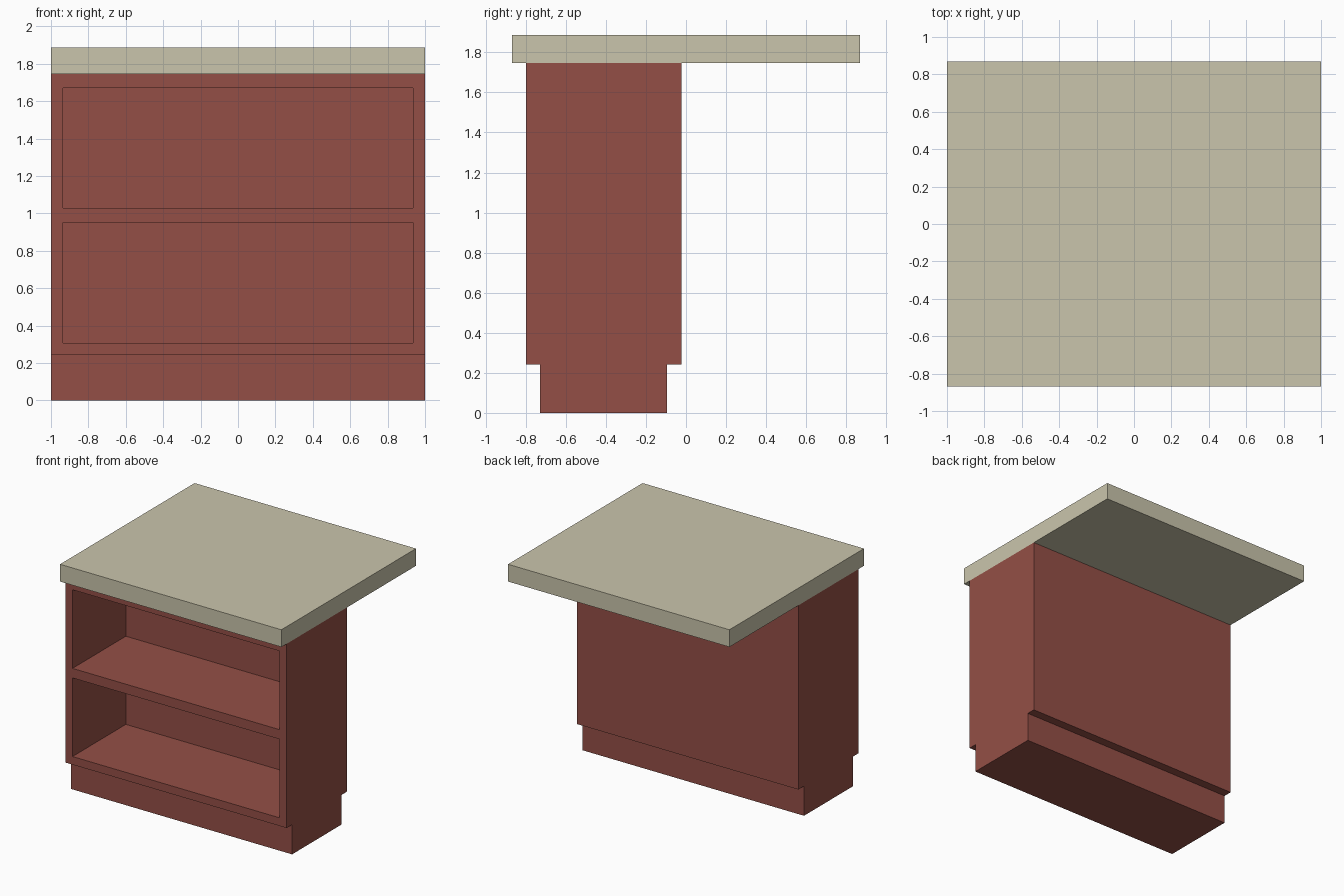
import bpy, bmesh
from mathutils import Vector

if "Cube" in bpy.data.objects:
    bpy.data.objects.remove(bpy.data.objects["Cube"])


def material(name, srgb):
    m = bpy.data.materials.new(name)
    lin = [((c / 255 + 0.055) / 1.055) ** 2.4 for c in srgb]
    m.diffuse_color = (*lin, 1)
    m.use_nodes = True
    m.node_tree.nodes["Principled BSDF"].inputs["Base Color"].default_value = m.diffuse_color
    return m


def box(name, lo, hi, mat):
    lo, hi = Vector(lo), Vector(hi)
    bm = bmesh.new()
    bmesh.ops.create_cube(bm, size=1)
    bmesh.ops.scale(bm, vec=hi - lo, verts=bm.verts)
    bmesh.ops.translate(bm, vec=(lo + hi) / 2, verts=bm.verts)
    me = bpy.data.meshes.new(name)
    bm.to_mesh(me)
    bm.free()
    me.materials.append(mat)
    ob = bpy.data.objects.new(name, me)
    bpy.context.collection.objects.link(ob)
    return ob


red = material("red_brown_wood", (148, 79, 70))
cream = material("cream_stone", (202, 197, 172))

# Countertop overhanging the back
box("countertop", (-1, -0.868, 1.746), (1, 0.868, 1.887), cream)

# Recessed plinth
box("plinth", (-1, -0.73, 0), (1, -0.095, 0.242), red)

# Cabinet body with two open shelf bays
cabinet = box("cabinet", (-1, -0.8, 0.242), (1, -0.022, 1.746), red)
for i, (z0, z1) in enumerate([(0.308, 0.95), (1.028, 1.67)]):
    cutter = box(f"shelf_bay_cutter_{i + 1}", (-0.935, -0.95, z0), (0.935, -0.112, z1), red)
    cutter.hide_render = True
    cutter.hide_set(True)
    mod = cabinet.modifiers.new(f"shelf_bay_{i + 1}", 'BOOLEAN')
    mod.operation = 'DIFFERENCE'
    mod.solver = 'EXACT'
    mod.object = cutter
